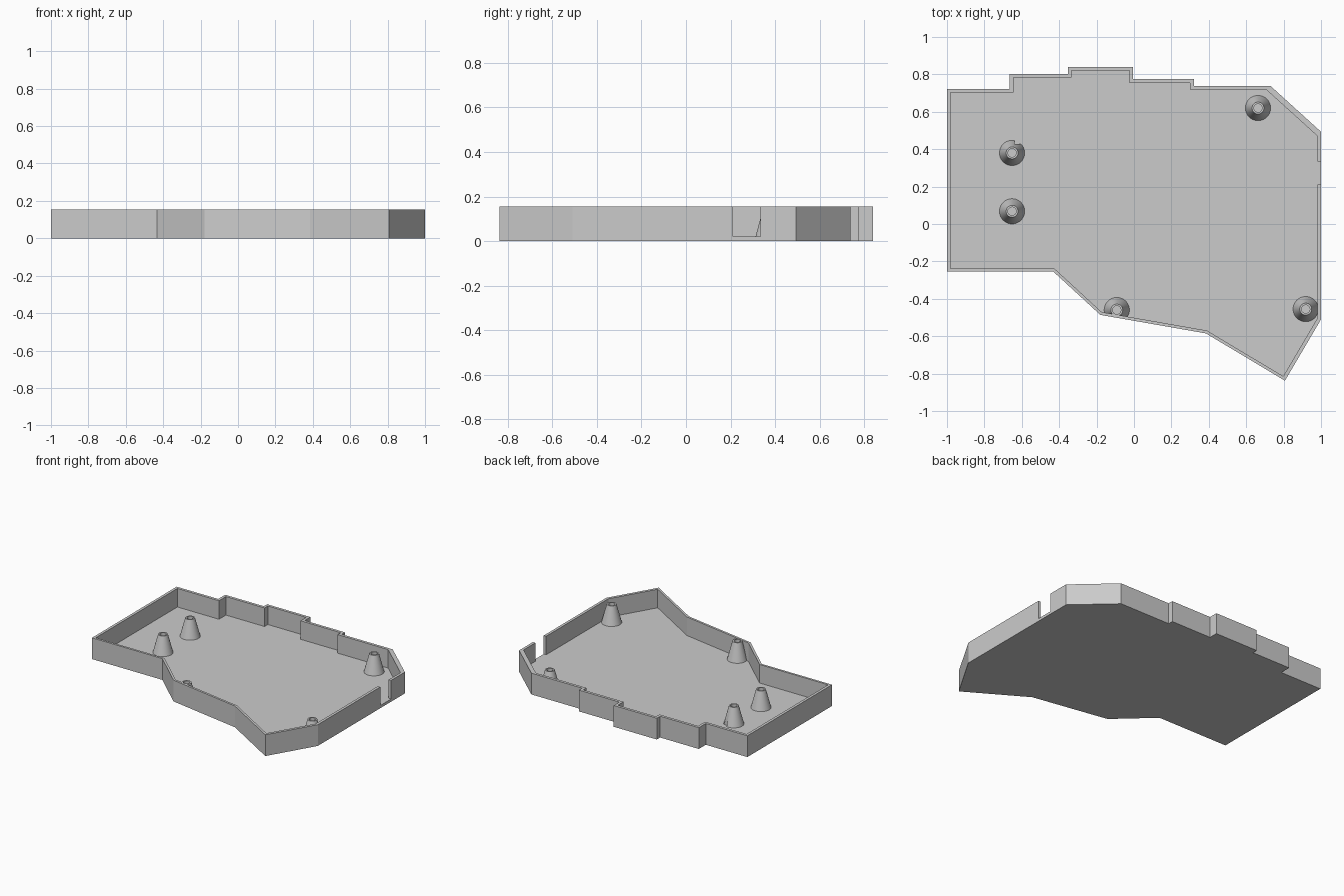
import bpy, bmesh, math
from mathutils import Vector

cube = bpy.data.objects.get("Cube")
if cube:
    bpy.data.objects.remove(cube, do_unlink=True)

grey = bpy.data.materials.new("plain grey")
grey.use_nodes = True
COLOUR = (0.6, 0.6, 0.6, 1)
grey.diffuse_color = COLOUR
grey.node_tree.nodes["Principled BSDF"].inputs["Base Color"].default_value = COLOUR

HEIGHT, FLOOR, WALL = 0.155, 0.02, 0.02
GAP = 5  # outline edge left open above the floor
OUTLINE = [Vector(p) for p in (
    (-1, -0.253), (-0.433, -0.253), (-0.18, -0.486), (0.385, -0.585), (0.807, -0.838),
    (1, -0.51), (1, 0.21), (1, 0.335), (1, 0.493), (0.73, 0.738), (0.32, 0.738),
    (0.32, 0.775), (-0.005, 0.775), (-0.005, 0.84), (-0.353, 0.84), (-0.353, 0.802),
    (-0.665, 0.802), (-0.665, 0.722), (-1, 0.722))]
GAP = OUTLINE.index(Vector((1, 0.21)))
N = len(OUTLINE)


def thickness(i):
    if i < 4:
        return 0.016
    return 0.03 if i == GAP + 2 else WALL


def inward(i):
    d = (OUTLINE[(i + 1) % N] - OUTLINE[i]).normalized()
    return Vector((-d.y, d.x))


def inset(i):
    """Corner where the inner faces of the two neighbouring walls meet."""
    a, b = inward(i - 1 if i else N - 1), inward(i)
    s, t = thickness((i - 1) % N), thickness(i)
    det = a.x * b.y - a.y * b.x
    if abs(det) < 1e-4:
        return OUTLINE[i] + b * t
    return OUTLINE[i] + Vector((s * b.y - t * a.y, t * a.x - s * b.x)) / det


def make_object(name, bm):
    bmesh.ops.recalc_face_normals(bm, faces=bm.faces)
    mesh = bpy.data.meshes.new(name)
    bm.to_mesh(mesh)
    bm.free()
    mesh.materials.append(grey)
    obj = bpy.data.objects.new(name, mesh)
    bpy.context.collection.objects.link(obj)
    return obj


# Tray: floor and surrounding wall, with one opening
bm = bmesh.new()
inner = [inset(i) for i in range(N)]


def ring(points, z):
    return [bm.verts.new((p.x, p.y, z)) for p in points]


base, out_low, out_top = (ring(OUTLINE, z) for z in (0, FLOOR, HEIGHT))
in_low, in_top = (ring(inner, z) for z in (FLOOR, HEIGHT))
bm.faces.new(base[::-1])
bm.faces.new(in_low)
for i in range(N):
    j = (i + 1) % N
    bm.faces.new((base[i], base[j], out_low[j], out_low[i]))
    if i == GAP:
        bm.faces.new((out_low[i], out_low[j], in_low[j], in_low[i]))
        for k in (i, j):
            bm.faces.new((out_low[k], out_top[k], in_top[k], in_low[k]))
    else:
        bm.faces.new((out_low[i], out_low[j], out_top[j], out_top[i]))
        bm.faces.new((out_top[i], out_top[j], in_top[j], in_top[i]))
        bm.faces.new((in_top[i], in_top[j], in_low[j], in_low[i]))
make_object("tray", bm)


# Tapered screw posts with a blind hole
def post(name, x, y, trim_edges=()):
    bm = bmesh.new()
    sides = 40
    rings = []
    for r, z in ((0.068, 0.018), (0.032, 0.153), (0.022, 0.153), (0.022, 0.06)):
        rings.append([bm.verts.new((x + r * math.cos(a), y + r * math.sin(a), z))
                      for a in (math.tau * k / sides for k in range(sides))])
    for lo, hi in zip(rings, rings[1:]):
        for k in range(sides):
            m = (k + 1) % sides
            bm.faces.new((lo[k], lo[m], hi[m], hi[k]))
    bm.faces.new(rings[0][::-1])
    bm.faces.new(rings[-1])
    # Trim whatever would poke through the wall
    for e in trim_edges:
        n = inward(e)
        p = OUTLINE[e] + n * 0.008
        bmesh.ops.bisect_plane(bm, geom=bm.verts[:] + bm.edges[:] + bm.faces[:],
                               plane_co=(p.x, p.y, 0), plane_no=(n.x, n.y, 0),
                               clear_inner=True)
    return make_object(name, bm)


posts = [post("left_back_post", 0.663, 0.62),
         post("right_back_post", -0.652, 0.38),
         post("right_middle_post", -0.652, 0.068),
         post("front_post", -0.092, -0.46, trim_edges=(1, 2)),
         post("left_front_post", 0.918, -0.455)]

# Small bite out of the foot of one post
bm = bmesh.new()
bmesh.ops.create_cube(bm, size=0.2)
bmesh.ops.translate(bm, verts=bm.verts, vec=(-0.64 + 0.1, 0.428 + 0.1, 0.1))
cutter = make_object("post_cutter", bm)
cutter.hide_render = True
bite = posts[1].modifiers.new("bite", 'BOOLEAN')
bite.operation = 'DIFFERENCE'
bite.object = cutter
bpy.context.view_layer.objects.active = posts[1]
bpy.ops.object.modifier_apply(modifier=bite.name)
bpy.data.objects.remove(cutter, do_unlink=True)

# Smooth cone sides, crisp rims
bpy.ops.object.select_all(action='DESELECT')
for p in posts:
    p.select_set(True)
bpy.ops.object.shade_smooth_by_angle(angle=math.radians(30))
